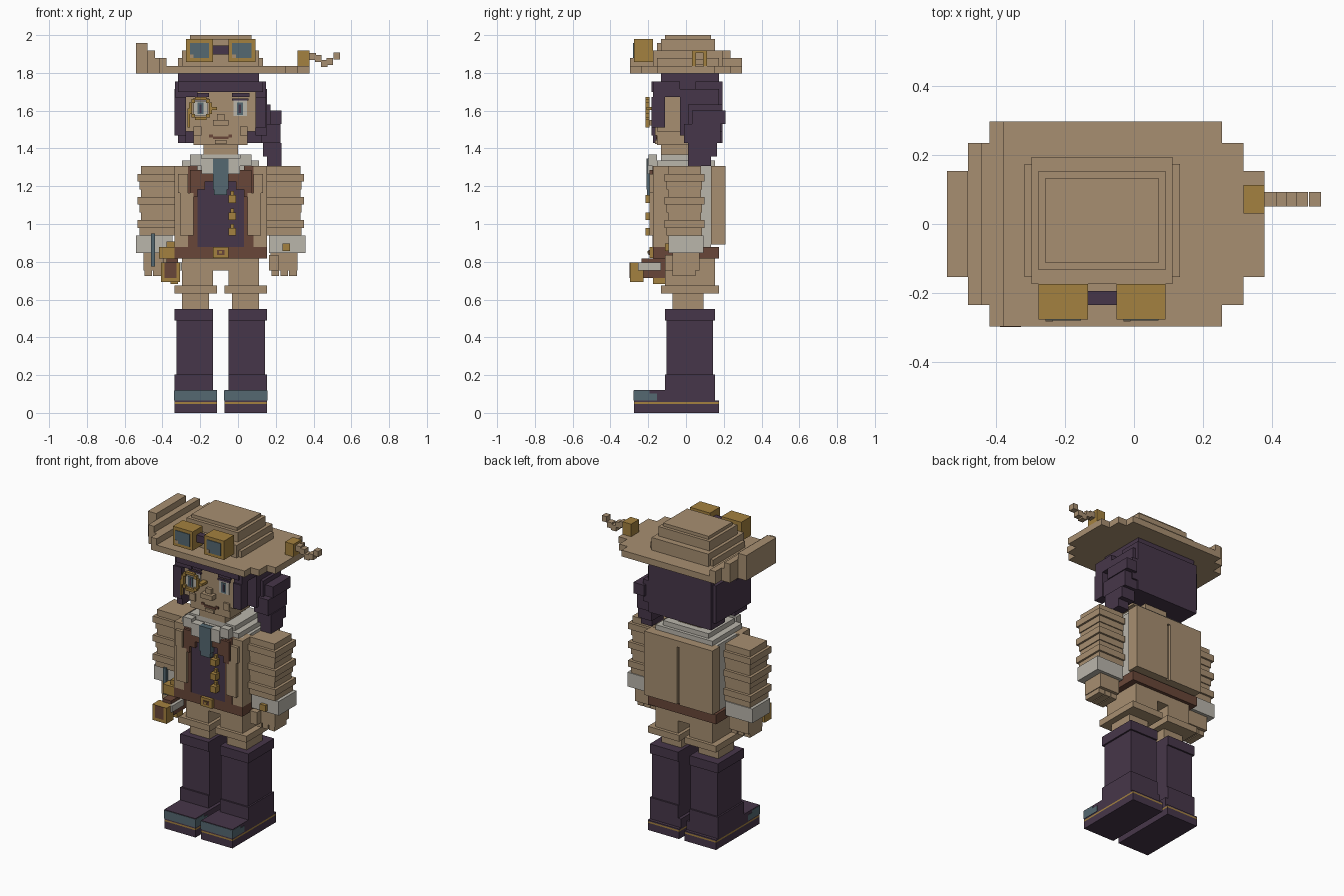
import bpy
import bmesh
from mathutils import Vector

default = bpy.data.objects.get("Cube")
if default:
    bpy.data.objects.remove(default, do_unlink=True)

UNIT = 2 / 98            # one block of the figure
BODY_X = -0.092          # centre line of the body


def colour(name, r, g, b):
    mat = bpy.data.materials.new(name)
    mat.use_nodes = True
    mat.diffuse_color = (r, g, b, 1)
    shader = next(n for n in mat.node_tree.nodes if n.type == "BSDF_PRINCIPLED")
    shader.inputs["Base Color"].default_value = (r, g, b, 1)
    shader.inputs["Roughness"].default_value = 0.9
    return mat


tan = colour("warm_tan", .39, .275, .165)
plum = colour("dark_plum", .062, .037, .067)
gold = colour("old_gold", .37, .22, .05)
brown = colour("leather_brown", .14, .062, .04)
white = colour("linen_white", .49, .465, .41)
teal = colour("slate_teal", .09, .14, .165)


def box(name, mat, across, depth, height):
    """Block spanning three ranges in block units, measured from the body's centre line."""
    low, high = (Vector(p) for p in zip(across, depth, height))
    mesh = bpy.data.meshes.new(name)
    bm = bmesh.new()
    bmesh.ops.create_cube(bm, size=1)
    for vert in bm.verts:
        spot = (low + high) / 2 + vert.co * (high - low)
        vert.co = (spot + Vector((0, .5, 0))) * UNIT + Vector((BODY_X, 0, 0))
    for face in bm.faces:
        face.smooth = False
    bm.to_mesh(mesh)
    bm.free()
    mesh.materials.append(mat)
    obj = bpy.data.objects.new(name, mesh)
    bpy.context.collection.objects.link(obj)
    return obj


def pair(name, mat, across, depth, height):
    """The same block on both sides of the body."""
    inner, outer = across
    box("left_" + name, mat, (inner, outer), depth, height)
    box("right_" + name, mat, (-outer, -inner), depth, height)


# Boots and feet
pair("boot_sole", plum, (1, 12), (-14, 8), (0, 2.3))
pair("boot_welt", gold, (1, 12), (-14, 8), (2.3, 2.8))
pair("boot_rand", plum, (1, 12), (-14, 8), (2.8, 3.2))
pair("boot_foot", plum, (1, 12), (-14, 7), (3, 6))
pair("boot_toe_cap", teal, (.9, 12.1), (-14.1, -10), (3.2, 5.8))
pair("boot_toe_cap_side", teal, (.9, 12.1), (-10, -8), (3.2, 5))
pair("boot_ankle", plum, (2, 12), (-6, 7), (6, 10))
pair("boot_shaft", plum, (2, 11.5), (-5.5, 6.5), (10, 24))
pair("boot_top_band", plum, (2, 12), (-6, 7), (24, 27))

# Breeches
pair("stocking", tan, (3, 10), (-4, 4), (27, 31))
pair("breeches_cuff", tan, (1, 12), (-7, 8), (31, 33))
pair("breeches_leg", tan, (2, 10), (-6, 7), (33, 40))
box("breeches_seat", tan, (-2, 2), (-6, 7), (37, 40))

# Belt and buckle
box("belt", brown, (-12, 12), (-9, 8), (40, 43))
box("buckle", gold, (-2, 2), (-10, -9), (40.2, 43))
box("buckle_hole", brown, (-1, 1), (-10.2, -10), (41, 42.2))
box("buckle_pin", gold, (-.4, .4), (-10.5, -10), (41.3, 42))

# Torso: shirt, vest and coat
box("shirt_body", white, (-11, 11), (-7, 6), (43, 64))
box("vest", plum, (-6, 6), (-9, -7), (43, 61))
pair("vest_border", brown, (6, 8.5), (-9.2, -7), (43, 64))
pair("coat_front", tan, (8.5, 12), (-9, -4), (43, 64))
pair("coat_front_edge", tan, (7, 10.5), (-10, -9), (46, 57))
pair("coat_front_step", tan, (8.5, 11), (-10, -9), (57, 62))
pair("coat_back", tan, (.5, 12), (6, 9.8), (43.7, 64))
box("coat_back_pleat", tan, (-.5, .5), (6, 9), (43.7, 64))
box("coat_back_yoke", tan, (-.5, .5), (9, 9.8), (62, 64))

# Lapels climb outward in steps
for step in range(3):
    pair("lapel", brown, (2 + 2 * step, 4 + 2 * step), (-10, -9), (60 - 2 * step, 63))

# Buttons down the vest
for level in (46, 50, 54.5):
    box("vest_button", gold, (2, 4), (-11, -9), (level, level + 2))
    box("vest_button_loop", gold, (2.5, 3.5), (-9.8, -9), (level + 2, level + 3))

# Collar and tie
box("collar_base", white, (-10, 10), (-8, 7), (64, 65.5))
box("collar_band", white, (-8, 8), (-7, 6), (65.5, 67))
box("neck", tan, (-4, 4), (-4, 4), (66, 71))
pair("collar_tip", white, (2, 5), (-10.5, -8), (62, 66))
pair("collar_wing", white, (5, 8), (-10.2, -8), (64, 67))
box("tie", teal, (-2, 2), (-10.8, -9), (58, 66))
box("tie_end", teal, (-1.7, 1.7), (-10.6, -9), (56.5, 58))

# Sleeves with stacked folds, cuffs and hands
for fold in range(9):
    bulge = (0, .6, -.3)[fold % 3]
    base = 46 + 2 * fold
    pair("sleeve_fold", tan, (12, 21 + bulge), (-5.5 - bulge, 3.7 + bulge), (base, base + 2))
pair("shirt_cuff", white, (12.5, 22), (-5, 4), (41.5, 46))
pair("hand", tan, (13, 20), (-4, 3), (37, 41.5))
pair("thumb", tan, (12.5, 15), (-6, -3), (37, 41))
for finger in range(3):
    left = 13.2 + 2.3 * finger
    pair("finger", tan, (left, left + 2), (-4, 2), (35.5, 37))
box("left_cuff_link", gold, (16, 18), (-6, -5), (42, 44))

# Pistol held in the right hand
box("pistol_stock", brown, (-14, -11), (-12, -4), (35, 40))
box("pistol_frame", gold, (-16, -10), (-9, -6), (40, 43))
box("pistol_hammer", gold, (-14, -12), (-8, -6), (43, 44.5))
box("pistol_barrel", gold, (-15.5, -10.5), (-15, -11.5), (34, 39))
box("pistol_muzzle", brown, (-14.5, -11.5), (-15.1, -15), (35, 39))
box("pistol_plate", white, (-11, -10), (-13, -7), (37, 39))
box("pistol_guard", gold, (-13, -11), (-9, -6), (33.5, 35))
box("cuff_strap", teal, (-18, -17), (-6, -5), (38, 46.5))

# Head and face
box("head", tan, (-9, 9), (-8, 3), (73, 84))
box("jaw", tan, (-7, 7), (-8, 2), (69.5, 73))
box("chin", tan, (-4.5, 4.5), (-7, 1), (67, 69.5))
box("nose", tan, (-2, 2), (-10, -8), (74.5, 76))
box("nose_bridge", tan, (-1, 1), (-9, -8), (76, 77.5))
box("mouth", brown, (-2, 2), (-8.3, -8), (71, 71.7))
box("lower_lip", tan, (-1.5, 1.5), (-8.6, -8), (69.8, 70.8))
pair("mouth_corner", brown, (2, 3), (-8.3, -8), (71.5, 72.2))
pair("cheek", tan, (5, 7), (-8.6, -8), (72, 74.3))
pair("eye_white", white, (3.3, 6.8), (-8.3, -8), (77, 81))
pair("iris", teal, (4.2, 5.8), (-8.5, -8.3), (77.3, 80.5))
pair("pupil", plum, (4.7, 5.3), (-8.6, -8.5), (77.8, 80))
pair("eyelash", plum, (3, 7.2), (-8.6, -8), (81, 81.6))
pair("eyebrow", plum, (3, 7.5), (-8.5, -8), (82, 83))

# Monocle: a ring of bars and corner blocks, with a chain
for side in (-1, 1):
    rim_x, rim_z = -5.2 + 2.6 * side, 79 + 2.6 * side
    box("monocle_side", gold, (rim_x - .4, rim_x + .4), (-11, -10), (77.5, 80.5))
    box("monocle_bar", gold, (-6.7, -3.7), (-11, -10), (rim_z - .4, rim_z + .4))
    for tilt in (-1, 1):
        cx, cz = -5.2 + 1.9 * side, 79 + 1.9 * tilt
        box("monocle_corner", gold, (cx - .5, cx + .5), (-11, -10), (cz - .5, cz + .5))
box("monocle_lens", white, (-7, -3.4), (-10.4, -10.2), (77.2, 80.8))
box("monocle_iris", teal, (-6, -4.4), (-10.6, -10.4), (77.5, 80.5))
box("monocle_pupil", plum, (-5.5, -4.9), (-10.7, -10.6), (77.8, 80))
box("monocle_arm", gold, (-2.5, -1), (-10.8, -8), (78.6, 79.4))
box("monocle_chain", gold, (-8.6, -8), (-11, -10), (74, 79))

# Hair: crown, back, sides and front locks
box("hair_crown", plum, (-11, 10), (-7, 8), (84, 88))
box("hair_back", plum, (-11, 11), (2, 9), (70, 86))
pair("hair_side", plum, (9, 12), (-2, 8), (72, 84))
pair("hair_temple", plum, (9, 11.8), (-9, -2), (82, 86))
box("fringe", plum, (-11, 11), (-9.5, -7), (83.3, 86))
box("fringe_sweep", plum, (-11, -6), (-9, -8), (82, 83.3))
box("left_front_lock", plum, (9, 11.8), (-9.5, -6), (74, 82))
box("right_front_lock", plum, (-12, -9), (-9.5, -2), (72, 82))
box("right_lock_tip", plum, (-11, -9), (-9, -3), (70, 72))

# Ponytail on the left
box("ponytail_root", plum, (9.5, 13), (0, 9), (73, 80))
box("ponytail_upper", plum, (12, 15.8), (1, 9.8), (75, 78.5))
box("ponytail_middle", plum, (10.5, 15.5), (-1, 8.5), (70, 75))
box("ponytail_lower", plum, (11, 15.8), (0, 7.5), (66.5, 70))
box("ponytail_end", plum, (12, 15.8), (0, 6), (64, 66.5))

# Hat brim, rolled up in steps on the right
box("hat_brim", tan, (-16, 17), (-15, 14), (88, 90))
box("hat_brim_middle", tan, (-19, 20), (-12, 11), (88, 90))
box("hat_brim_wide", tan, (-22, 23), (-8, 7), (88, 90))
box("brim_roll_outer", tan, (-22, -19), (-8, 7), (90, 96))
box("brim_roll_middle", tan, (-19, -17), (-12, 11), (90, 94))
box("brim_roll_inner", tan, (-17, -16), (-12, 11), (90, 92))
box("brim_roll_inner", tan, (-16, -14), (-15, 14), (90, 92))

# Hat crown tiers
for half, back, top in ((11, 8, 92), (10, 9, 94), (9, 7, 97), (8, 6, 98)):
    box("hat_crown_tier", tan, (-half, half), (-back, back), (90, top))

# Goggles on the hat
pair("goggle_cup", gold, (2, 9), (-14, -9), (91, 97))
pair("goggle_lens", teal, (3, 8), (-14.2, -14), (92, 96))
for edge in (-8, 3):
    box("goggle_glint", tan, (edge, edge + 1), (-14.3, -14.2), (92, 93))
box("goggle_bridge", plum, (-2, 2), (-12, -10), (93, 95.3))

# Feather and its clasp on the left brim
box("feather_clasp", gold, (20, 23), (1, 5), (90, 94))
quill = ((23, 91.5), (24.5, 91), (26, 89.7), (27.5, 90.2), (29.3, 91.7))
for start, base in quill:
    box("feather", tan, (start, start + 1.7), (2, 4), (base, base + 1.8))
